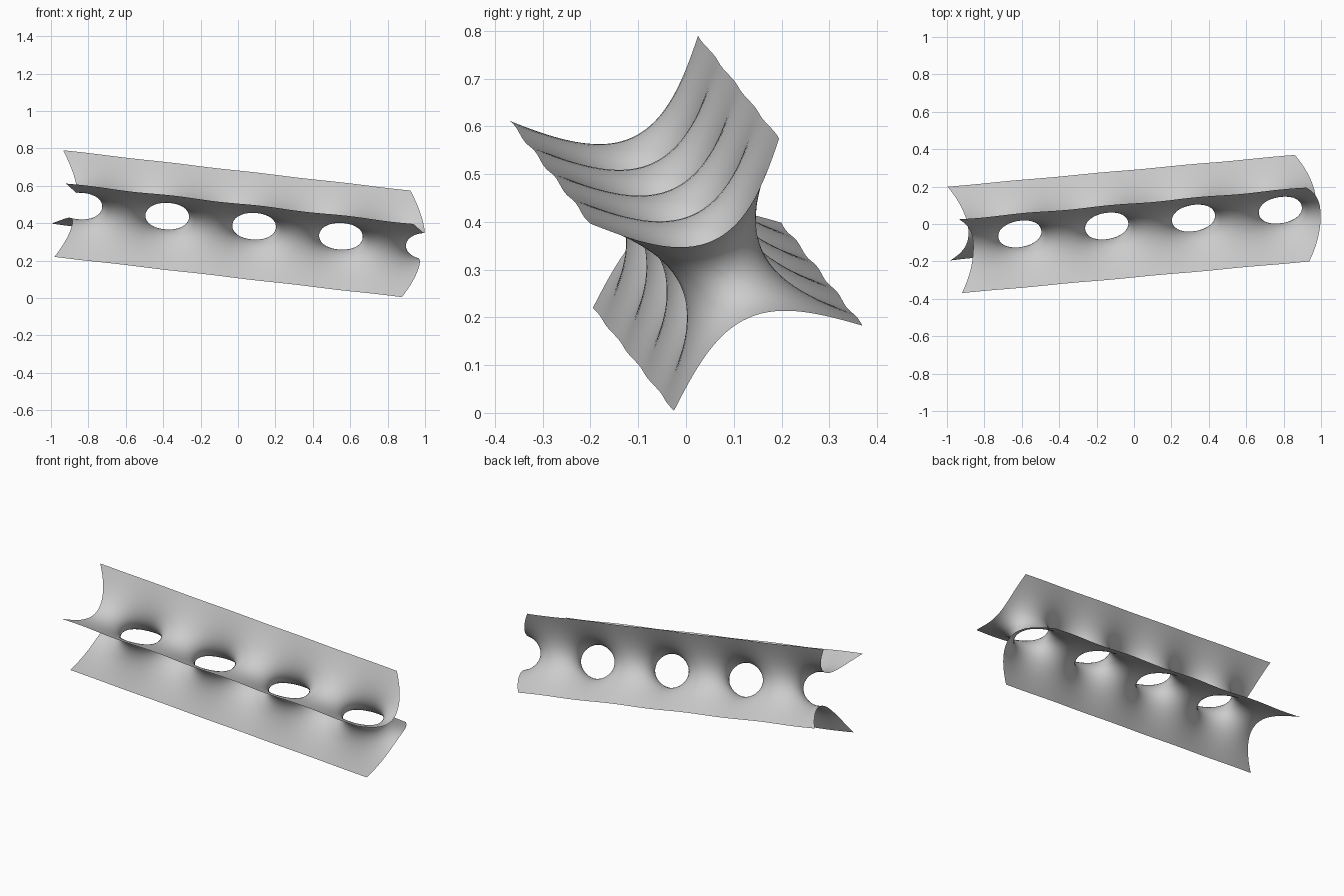
import bpy, bmesh
from math import pi, sin, cos, sinh, asinh, sqrt
from mathutils import Vector

if "Cube" in bpy.data.objects:
    bpy.data.objects.remove(bpy.data.objects["Cube"])

# Periodic saddle tower: sin(w) = sinh(u) * sinh(v), four wings around a tilted axis
SCALE = 0.0747            # model units per surface unit
REACH = 4.1               # wing length in surface units
BULGE = 1.17              # how far the end edges bow along the axis
POWER = 1.7
COLS, STEPS = 28, 16

axis = Vector((1, 0.0914, -0.116)).normalized()
up = Vector((0.0215, 0.11, 0.2855))
up = (up - axis * up.dot(axis)).normalized()
side = axis.cross(up)
middle = Vector((-0.029, 0, 0.397))


def place(u, v, w):
    along = 0.0005 + w * SCALE - 0.0015
    return middle + axis * along + (up * u + side * v) * SCALE


def bowed(wp, t):
    """Slide the grid near both ends so the end edges are curved."""
    k = t ** POWER
    if wp > 4 * pi:
        return 4 * pi + (wp - 4 * pi) * (1 - k)
    if wp < -3 * pi:
        fade = (-3 * pi - wp) / (pi - BULGE)
        return wp - BULGE * k * fade
    return wp


# Sample positions along the axis, clustered at the saddle points
levels = []
start, end = -4 * pi + BULGE, 4 * pi + BULGE
for lobe in range(-4, 5):
    for i in range(STEPS):
        w = lobe * pi + pi * (1 - cos(pi * i / STEPS)) / 2
        if start + 0.02 < w < end - 0.02:
            levels.append(w)
levels = [start] + levels + [end]

bm = bmesh.new()


def wing(sign, swap):
    rows = []
    for wp in levels:
        s = sin(wp)
        if abs(s) < 1e-9:
            s = 0
        inner = asinh(sqrt(abs(s)))
        row = []
        for j in range(COLS + 1):
            t = j / COLS
            w = bowed(wp, t)
            u = inner + t * (REACH - inner)
            if j == 0:
                v = inner if s > 0 else -inner
            else:
                v = asinh(sin(w) / sinh(u))
            a, b = sign * u, sign * v
            row.append(bm.verts.new(place(b, a, w) if swap else place(a, b, w)))
        rows.append(row)
    for r0, r1 in zip(rows, rows[1:]):
        for j in range(COLS):
            bm.faces.new((r0[j], r0[j + 1], r1[j + 1], r1[j]))


for sign in (1, -1):
    for swap in (False, True):
        wing(sign, swap)

# Weld the four wings together
bmesh.ops.remove_doubles(bm, verts=bm.verts[:], dist=1e-5)
bmesh.ops.recalc_face_normals(bm, faces=bm.faces[:])
for f in bm.faces:
    f.smooth = True

mesh = bpy.data.meshes.new("saddle_tower")
bm.to_mesh(mesh)
bm.free()
tower = bpy.data.objects.new("saddle_tower", mesh)
bpy.context.collection.objects.link(tower)
